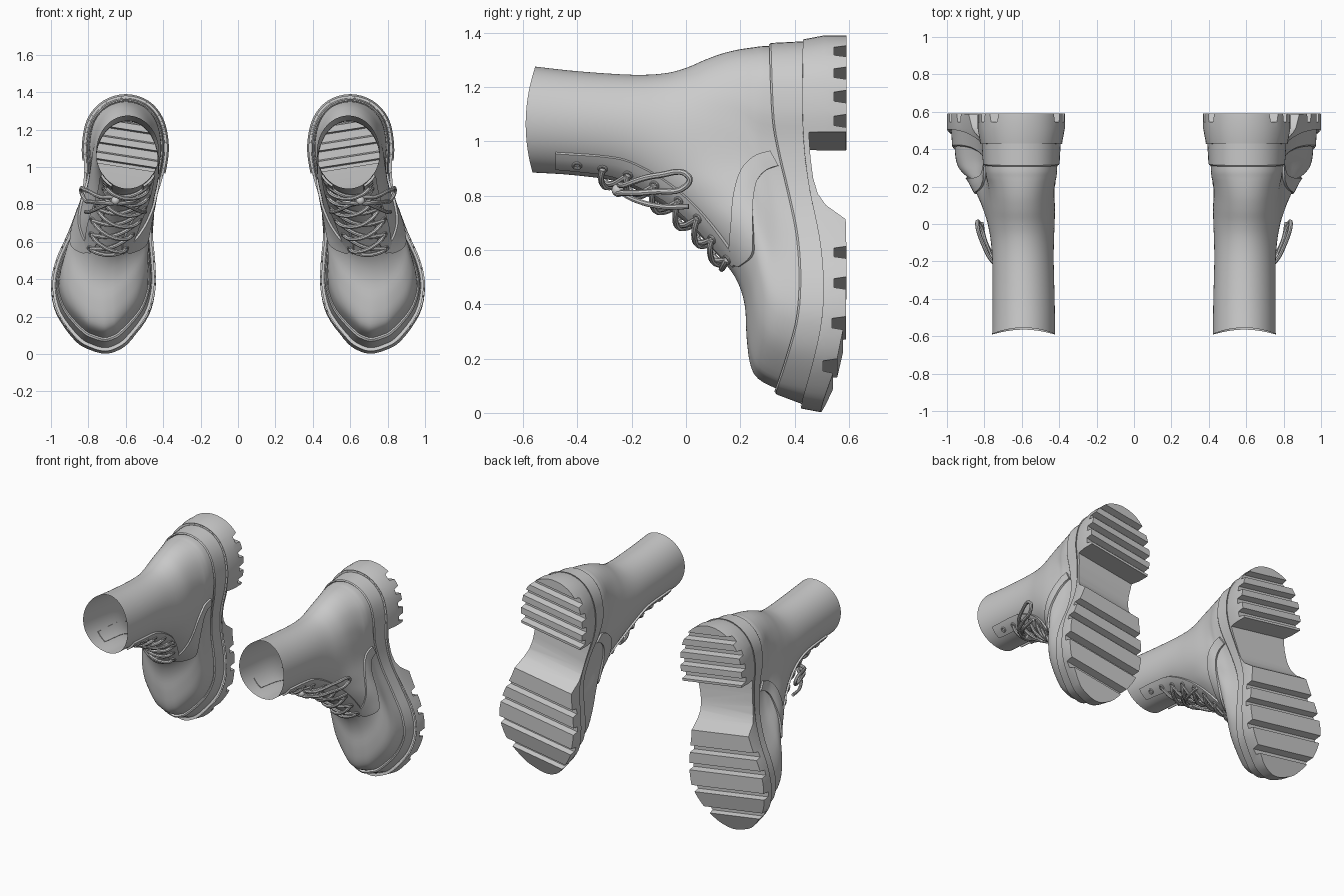
import bpy, bmesh, math
from mathutils import Vector
from mathutils.bvhtree import BVHTree

if "Cube" in bpy.data.objects:
    bpy.data.objects.remove(bpy.data.objects["Cube"])


def cat(P, t):
    """Catmull-Rom through tuples P, t in 0..len-1."""
    n = len(P) - 1
    i = max(0, min(int(t), n - 1))
    f = t - i
    a, b, c, d = (P[max(0, min(n, i + k))] for k in (-1, 0, 1, 2))
    return tuple(0.5 * (2 * q + (r - p) * f + (2 * p - 5 * q + 4 * r - s) * f * f
                        + (3 * q - p - 3 * r + s) * f ** 3) for p, q, r, s in zip(a, b, c, d))


def table(P):
    """Smooth function of the first coordinate."""
    D = [cat(P, i / 8) for i in range(8 * (len(P) - 1) + 1)]

    def f(v):
        if v <= D[0][0]:
            return D[0][1]
        for p, q in zip(D, D[1:]):
            if v <= q[0]:
                return p[1] + (q[1] - p[1]) * (v - p[0]) / max(q[0] - p[0], 1e-6)
        return D[-1][1]
    return f


def add_mesh(name, verts, faces, mirror=True):
    me = bpy.data.meshes.new(name)
    me.from_pydata([tuple(v) for v in verts], [], faces)
    bm = bmesh.new()
    bm.from_mesh(me)
    bmesh.ops.recalc_face_normals(bm, faces=bm.faces)
    bm.to_mesh(me)
    bm.free()
    return add_object(name, me, mirror)


def add_object(name, me, mirror=True):
    ob = bpy.data.objects.new(name, me)
    bpy.context.collection.objects.link(ob)
    if mirror:
        m = ob.modifiers.new("pair", 'MIRROR')
        m.use_mirror_merge = False
    return ob


def grid(rows, closed):
    n = len(rows[0])
    m = n if closed else n - 1
    faces = [(r * n + i, r * n + (i + 1) % n, (r + 1) * n + (i + 1) % n, (r + 1) * n + i)
             for r in range(len(rows) - 1) for i in range(m)]
    return [v for r in rows for v in r], faces


def evaluated(ob):
    dg = bpy.context.evaluated_depsgraph_get()
    return bpy.data.meshes.new_from_object(ob.evaluated_get(dg))


def tube(name, pts, r=0.011, cyclic=False):
    cu = bpy.data.curves.new(name, 'CURVE')
    cu.dimensions = '3D'
    cu.bevel_depth, cu.bevel_resolution, cu.resolution_u = r, 2, 6
    sp = cu.splines.new('BEZIER')
    sp.bezier_points.add(len(pts) - 1)
    for b, p in zip(sp.bezier_points, pts):
        b.co = p
        b.handle_left_type = b.handle_right_type = 'AUTO'
    sp.use_cyclic_u = cyclic
    cu.use_fill_caps = True
    ob = add_object(name + "_path", cu, False)
    me = evaluated(ob)
    bpy.data.objects.remove(ob)
    return add_object(name, me)


# Sole outline stations, heel to toe: z, inner x, outer x
ST = [(1.39, .60, .60), (1.355, .48, .72), (1.26, .40, .805), (1.12, .37, .835), (.98, .385, .83),
      (.82, .43, .85), (.66, .455, .905), (.50, .443, .975), (.36, .44, 1.0), (.21, .475, .97),
      (.07, .575, .87), (.02, .64, .79), (0, .71, .71)]
PH = [(ST[1][0], ST[1][2], ST[1][1])] + ST + [(ST[-2][0], ST[-2][2], ST[-2][1])]
N = 48
S = [cat(PH, 1 + 12 * i / N) for i in range(N + 1)]
LOOP = [Vector((s[2], s[0])) for s in S] + [Vector((s[1], s[0])) for s in S[-2:0:-1]]
center = table([(0, .71), (.36, .72), (.66, .68), (.82, .64), (1.0, .607), (1.4, .60)])
welt_top = table([(.08, .33), (.2, .37), (.35, .41), (.5, .42), (.65, .41), (.8, .38),
                  (.97, .34), (1.1, .32), (1.36, .31)])
welt_low = table([(.02, .42), (.2, .47), (.35, .50), (.5, .505), (.65, .49), (.85, .45),
                  (1.05, .43), (1.36, .43)])


def outline(d, toe=0.0):
    """Outline moved inward by d, and further by toe at the toe end."""
    out, n = [], len(LOOP)
    for i, p in enumerate(LOOP):
        t = (LOOP[(i + 1) % n] - LOOP[i - 1]).normalized()
        k = d + toe * max(0, 1 - p.y / .35)
        out.append(p + Vector((t.y, -t.x)) * k)
    return out


# Upper: rings fan from shaft opening to welt
# back y, back z, front y, front z, half width, outline blend, bow, centre shift
R = [(-.555, 1.275, -.565, .885, .168, 0, -.03, 0), (-.4, 1.258, -.41, .875, .166, 0, -.01, 0),
     (-.2, 1.245, -.25, .85, .164, 0, 0, .2), (-.08, 1.25, -.12, .785, .168, 0, 0, .4),
     (0, 1.27, 0, .70, .178, .03, 0, .7), (.07, 1.30, .10, .60, .186, .12, 0, .9),
     (.13, 1.322, .18, .50, .19, .25, 0, 1), (.18, 1.335, .215, .40, .195, .4, 0, 1),
     (.22, 1.342, .222, .28, .2, .6, 0, 1), (.25, 1.346, .235, .18, .21, .78, 0, 1),
     (.28, 1.35, .265, .125, .21, .93, 0, 1), (.32, 1.35, .34, .085, .21, 1, 0, 1)]
base = outline(.04, .045)
zt, zl = max(p.y for p in base), min(p.y for p in base)
rows = []
for k in range(4 * (len(R) - 1) + 1):
    yb, zb, yf, zf, hw, w, bow, sh = cat(R, k / 4)
    row = []
    for i, p in enumerate(base):
        u = (zt - p.y) / (zt - zl)
        arc = 2 * math.sqrt(max(0, u * (1 - u)))
        side = 1 if i <= N else -1
        z = zb + (zf - zb) * u
        x = .59 + (center(z) - .59) * sh + side * hw * arc * (1 - w) + (p.x - center(p.y)) * w
        sag = welt_top(p.y) - (.31 + .02 * u)
        row.append(Vector((x, yb + (yf - yb) * u + bow * arc * arc + sag * w, z)))
    rows.append(row)
uv, uf = grid(rows, True)
add_mesh("upper", uv, uf)
bvh = BVHTree.FromPolygons(uv, uf)

# Welt band between upper and outsole
def ring(d, toe, f, dy):
    return [Vector((p.x, f(p.y) + dy, p.y)) for p in outline(d, toe)]
add_mesh("welt", *grid([ring(.05, .05, welt_top, .015), ring(.034, .045, welt_top, -.004),
                        ring(.028, .04, welt_top, .003), ring(.022, .012, welt_low, 0),
                        ring(.008, .008, welt_low, .001)], True))

# Outsole: treaded side profile cut to the outline
ybot = table([(-.1, .45), (0, .49), (.15, .55), (.3, .582), (.45, .59), (1.7, .59)])
low = [(ybot(-.1), -.1), (ybot(.03), .03)]
def grooves(zs):
    for z in zs:
        low.extend([(ybot(z - .024), z - .024), (ybot(z) - .045, z - .017),
                    (ybot(z) - .045, z + .017), (ybot(z + .024), z + .024)])
grooves((.15, .30, .45, .57))
low += [(.588, .70), (.555, .725), (.515, .755), (.485, .80), (.468, .86), (.458, .94), (.452, 1.03), (.59, 1.03)]
grooves((1.07, 1.16, 1.25, 1.34))
low.append((.59, 1.6))
top = [(welt_low(1.6 - 1.7 * i / 34), 1.6 - 1.7 * i / 34) for i in range(35)]
prof = [[Vector((x, y, z + .155 * (x - .8))) for y, z in low] + [Vector((x, y, z)) for y, z in top]
        for x in (.2, 1.2)]
v, f = grid(prof, True)
n = len(prof[0])
slab = add_mesh("outsole_slab", v, f + [tuple(range(n)), tuple(range(n, 2 * n))], False)
walls = [[Vector((p.x, y, p.y)) for p in outline(d)] for y, d in ((.36, .028), (.51, 0), (.65, 0))]
v, f = grid(walls, True)
n = len(LOOP)
cutter = add_mesh("outline_cutter", v, f + [tuple(range(n)), tuple(range(2 * n, 3 * n))], False)
cutter.hide_render = True
b = slab.modifiers.new("cut", 'BOOLEAN')
b.operation, b.solver, b.object = 'INTERSECT', 'EXACT', cutter
me = evaluated(slab)
bpy.data.objects.remove(slab)
bpy.data.objects.remove(cutter)
bm = bmesh.new()
bm.from_mesh(me)
bmesh.ops.delete(bm, geom=[q for q in bm.faces if q.normal.y < -.7], context='FACES')
bm.to_mesh(me)
bm.free()
add_object("outsole", me)


def on_side(y, z, side, off):
    """Point on the upper seen along x, lifted by off, plus its normal."""
    hit = bvh.ray_cast(Vector((.62 + side * 1.5, y, z)), Vector((-side, 0, 0)))
    if hit[0] is None:
        hit = bvh.find_nearest(Vector((.65 + side * .05, y, z)))
    nor = hit[1] if hit[1].dot(hit[0] - Vector((.62, .1, 1.0))) > 0 else -hit[1]
    return hit[0] + nor * off, nor


def overlay(name, e1, e2, side):
    ts = [0] + [i / 28 for i in range(29)] + [1]
    out = []
    for k, t in enumerate(ts):
        a, c = cat(e1, t * (len(e1) - 1)), cat(e2, t * (len(e2) - 1))
        end = k in (0, len(ts) - 1)
        out.append([on_side(a[0] + (c[0] - a[0]) * s, a[1] + (c[1] - a[1]) * s, side,
                            -.004 if end else o)[0]
                    for s, o in ((0, -.004), (0, .012), (.33, .013), (.67, .013), (1, .012), (1, -.004))])
    add_mesh(name, *grid(out, False))


# Lace facings, side straps and eyelets
EY = [(-.4, .92), (-.305, .908), (-.21, .885), (-.11, .845), (-.02, .785), (.05, .72), (.105, .645), (.16, .57)]
eye = {}
for side, tag in ((1, "outer"), (-1, "inner")):
    overlay(tag + "_facing",
            [(-.48, .96), (-.3, .947), (-.2, .925), (-.08, .86), (.02, .78), (.11, .68), (.19, .57)],
            [(-.48, .905), (-.3, .885), (-.2, .852), (-.08, .79), (.02, .71), (.11, .61), (.18, .54)], side)
    overlay(tag + "_strap",
            [(.31, .965), (.25, .945), (.20, .89), (.175, .80), (.17, .70), (.165, .62), (.165, .56)],
            [(.34, .91), (.29, .89), (.255, .84), (.245, .75), (.25, .65), (.247, .58), (.20, .54)], side)
    for i, (y, z) in enumerate(EY):
        p, nor = on_side(y, z, side, .015)
        eye[side, i] = p
        q = nor.to_track_quat('Z', 'Y')
        tube(f"{tag}_eyelet_{i}", [p + q @ Vector((.014 * math.cos(a), .014 * math.sin(a), 0))
                                   for a in (0, math.pi / 2, math.pi, 1.5 * math.pi)], .005, True)

# Crossed laces over the instep
OUT = Vector((0, -.5, -.85)).normalized()
def lace(name, a, c, lift):
    pts = [a]
    for s in (.1, .3, .5, .7, .9):
        m = a.lerp(c, s)
        h = bvh.ray_cast(m + OUT * .5, -OUT)[0]
        pts.append((h or m) + OUT * lift)
    tube(name, pts + [c])
lace("lace_bar", eye[1, 7], eye[-1, 7], .024)
for i in range(1, 7):
    lace(f"lace_over_{i}", eye[1, i], eye[-1, i + 1], .03)
    lace(f"lace_under_{i}", eye[-1, i], eye[1, i + 1], .016)

# Bow with two loops and two loose ends
knot = Vector((.655, -.25, .82))
for side, tag in ((1, "outer"), (-1, "inner")):
    def path(P):
        return [knot + Vector((side * x, y, z)) for x, y, z in P]
    tube(tag + "_bow_loop", path([(0, 0, 0), (.08, .03, .02), (.155, .15, .055), (.183, .26, .05),
                                  (.17, .25, .015), (.13, .13, -.005), (.07, .02, -.01)]), .011, True)
    tube(tag + "_lace_end", path([(0, 0, 0), (.08, .06, -.035), (.14, .16, -.06), (.16, .26, -.06)]), .01)
bm = bmesh.new()
bmesh.ops.create_uvsphere(bm, u_segments=12, v_segments=8, radius=.024)
bmesh.ops.translate(bm, verts=bm.verts, vec=knot)
me = bpy.data.meshes.new("knot")
bm.to_mesh(me)
bm.free()
add_object("bow_knot", me)

# Shading
for ob in bpy.context.scene.objects:
    ob.select_set(True)
    bpy.context.view_layer.objects.active = ob
bpy.ops.object.shade_smooth_by_angle(angle=math.radians(32))
